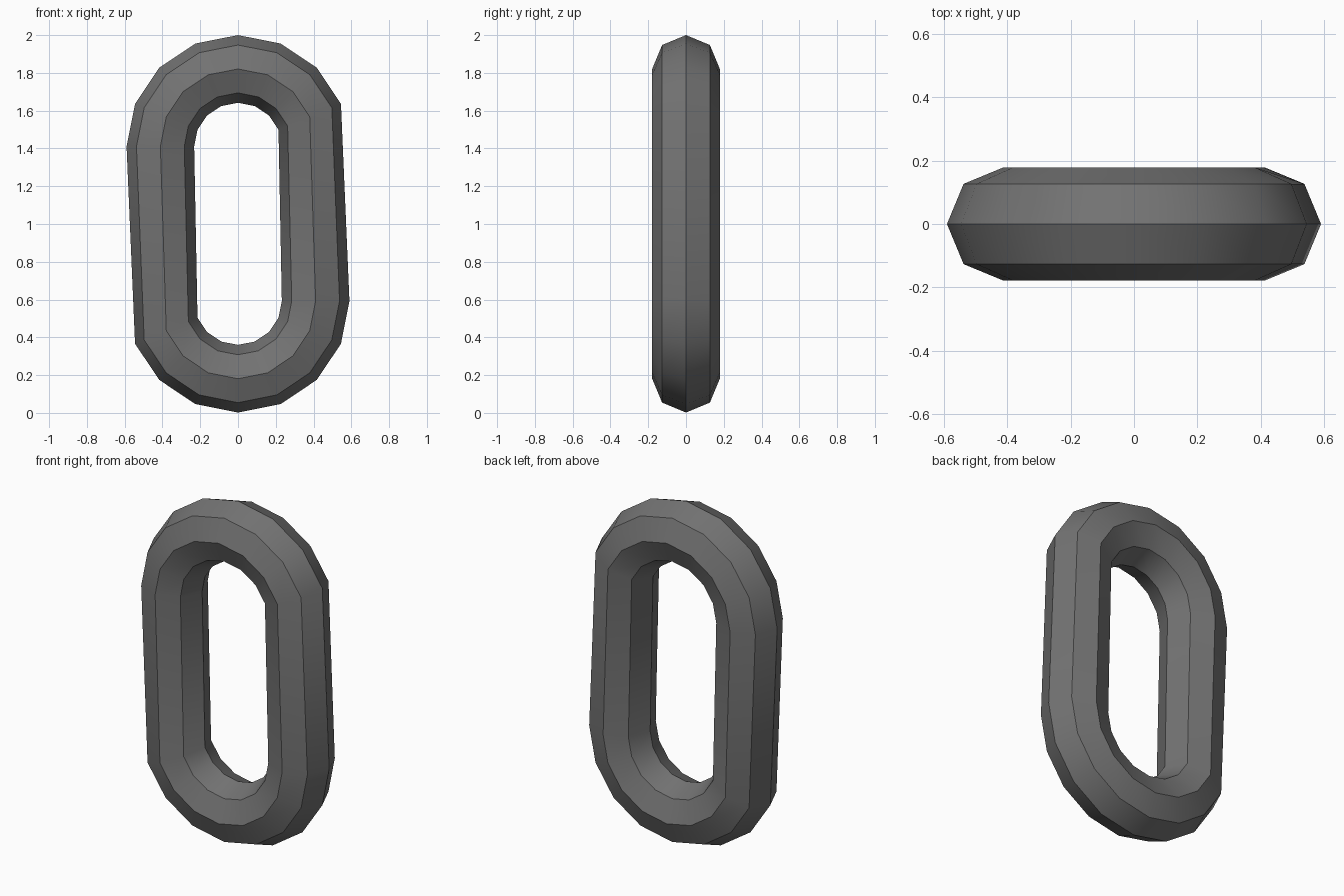
import bpy, bmesh, math

if "Cube" in bpy.data.objects:
    bpy.data.objects.remove(bpy.data.objects["Cube"])

SEGMENTS, SIDES = 16, 8
MAJOR, MINOR = 0.411, 0.179
TOP_Z, BOTTOM_Z = 1.41, 0.592

# chain link: octagonal tube swept round a ring whose halves are pulled apart
bm = bmesh.new()
rings = []
for i in range(SEGMENTS):
    a = 2 * math.pi * i / SEGMENTS
    # the right-hand ring belongs to the lower half, the left-hand one to the upper
    centre = TOP_Z if 0 < i <= SEGMENTS // 2 else BOTTOM_Z
    ring = []
    for j in range(SIDES):
        t = 2 * math.pi * j / SIDES
        r = MAJOR + MINOR * math.cos(t)
        ring.append(bm.verts.new((r * math.cos(a), MINOR * math.sin(t),
                                  centre + r * math.sin(a))))
    rings.append(ring)

for i in range(SEGMENTS):
    p, q = rings[i], rings[(i + 1) % SEGMENTS]
    for j in range(SIDES):
        k = (j + 1) % SIDES
        bm.faces.new((p[j], q[j], q[k], p[k]))
bmesh.ops.recalc_face_normals(bm, faces=bm.faces)

mesh = bpy.data.meshes.new("chain_link")
bm.to_mesh(mesh)
bm.free()
link = bpy.data.objects.new("chain_link", mesh)
bpy.context.collection.objects.link(link)

# dark metal colour
metal = bpy.data.materials.new("dark_metal")
metal.diffuse_color = (0.17, 0.17, 0.17, 1)
metal.use_nodes = True
metal.node_tree.nodes["Principled BSDF"].inputs["Base Color"].default_value = metal.diffuse_color
mesh.materials.append(metal)

# smooth along the sweep, crisp along the tube's long edges
bpy.context.view_layer.objects.active = link
link.select_set(True)
bpy.ops.object.shade_smooth_by_angle(angle=math.radians(40))
